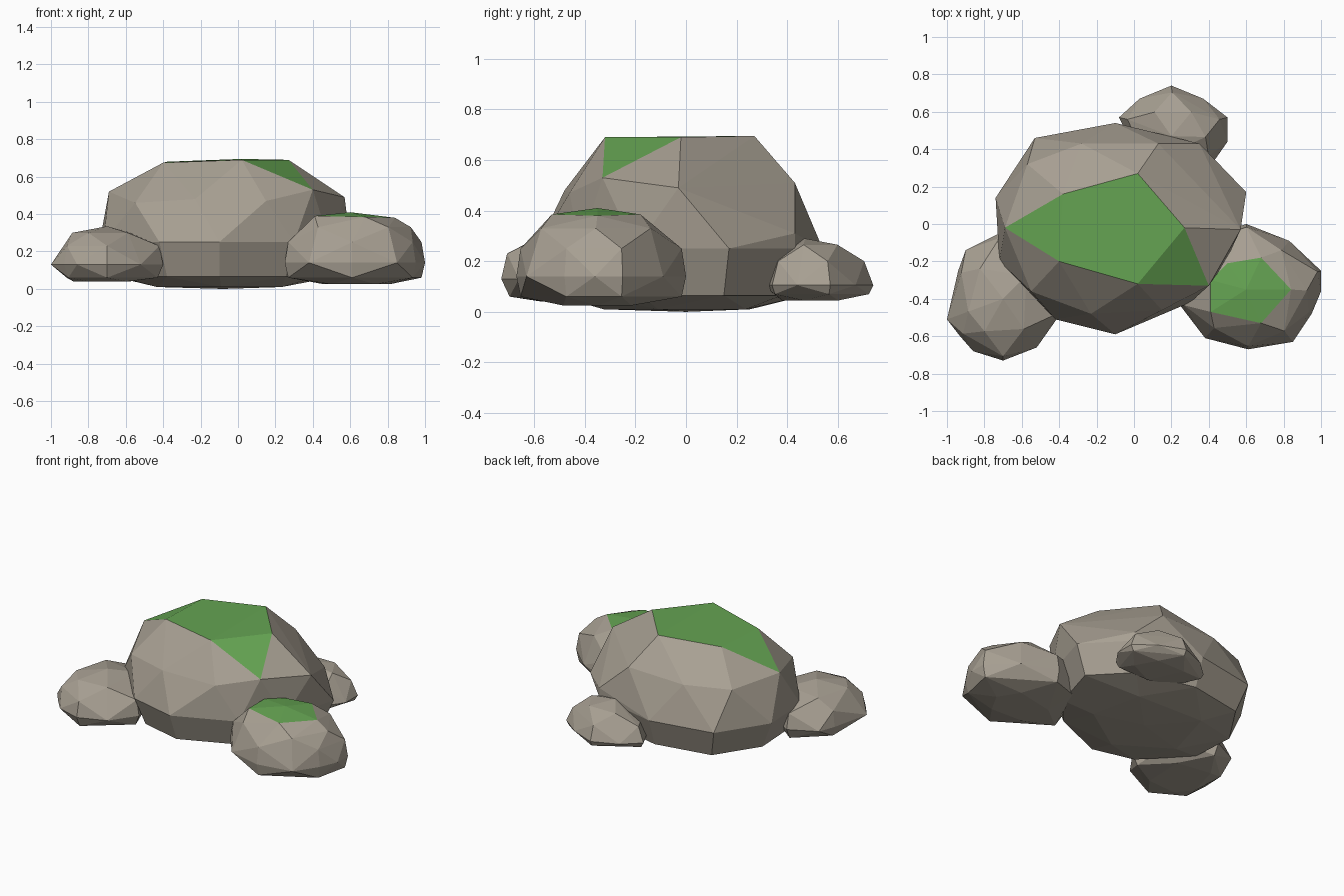
import bpy
import bmesh

# Remove the default cube
default_cube = bpy.data.objects.get("Cube")
if default_cube:
    bpy.data.objects.remove(default_cube, do_unlink=True)


def make_material(name, red, green, blue):
    material = bpy.data.materials.new(name)
    material.use_nodes = True
    colour = (red, green, blue, 1)
    material.diffuse_color = colour
    shader = next(n for n in material.node_tree.nodes if n.type == "BSDF_PRINCIPLED")
    shader.inputs["Base Color"].default_value = colour
    return material


stone = make_material("warm grey stone", .39, .35, .29)
moss = make_material("moss green", .13, .37, .085)


def ring(outline, centre, height, scale, start=0, step=1):
    """Copy an outline at a height, scaled about its centre, keeping every step-th point."""
    cx, cy = centre
    return [(cx + (x - cx) * scale, cy + (y - cy) * scale, height)
            for x, y in outline[start::step]]


def stacked_rings(outline, centre, rim_height, layers):
    """Full rim plus rings of alternating points, which give triangular facets."""
    points = ring(outline, centre, rim_height, 1)
    for index, (height, scale) in enumerate(layers):
        points += ring(outline, centre, height, scale, index % 2, 2)
    return points


def make_rock(name, points, moss_points=()):
    """Wrap the points in a faceted hull; faces spanned by moss points turn green."""
    bm = bmesh.new()
    moss_verts = {bm.verts.new(p) for p in moss_points}
    for point in points:
        bm.verts.new(point)
    bmesh.ops.convex_hull(bm, input=list(bm.verts), use_existing_faces=False)
    loose = [v for v in bm.verts if not v.link_faces]
    moss_verts.difference_update(loose)
    bmesh.ops.delete(bm, geom=loose, context="VERTS")
    bmesh.ops.recalc_face_normals(bm, faces=list(bm.faces))
    for face in bm.faces:
        face.smooth = False
        face.material_index = int(all(v in moss_verts for v in face.verts))
    mesh = bpy.data.meshes.new(name)
    bm.to_mesh(mesh)
    bm.free()
    mesh.materials.append(stone)
    mesh.materials.append(moss)
    rock = bpy.data.objects.new(name, mesh)
    bpy.context.collection.objects.link(rock)
    return rock


# Main boulder: mossy crown, shoulder points, waist and tucked-in base
crown = [(-.69, -.02, .52), (-.38, .16, .68), (.02, .27, .695), (.27, -.02, .69),
         (.4, -.33, .53), (.02, -.32, .69), (-.4, -.2, .675)]
shoulder = [(-.55, -.36, .46), (-.23, -.48, .48), (.15, -.46, .47), (.57, -.03, .49),
            (.35, .43, .31), (.13, .43, .51), (-.28, .43, .5), (-.57, .32, .5)]
waist = [(-.1, -.59), (.3, -.42), (.49, -.2), (.6, .17), (.35, .43),
         (-.1, .54), (-.53, .46), (-.74, .14), (-.72, -.2), (-.42, -.51)]
middle = (-.08, 0)
body = shoulder + ring(waist, middle, .25, 1)
body += ring(waist, middle, .065, .88) + ring(waist, middle, .01, .55, 0, 2)
body.append((*middle, 0))
make_rock("main_boulder", body, crown)

# Left boulder with a small moss cap
cap = [(.41, -.3, .39), (.5, -.21, .385), (.68, -.18, .385), (.84, -.35, .38),
       (.68, -.53, .385), (.41, -.47, .39), (.6, -.35, .41)]
outline = [(.6, 0), (.83, -.09), (1, -.25), (1, -.36), (.95, -.48), (.85, -.63),
           (.61, -.67), (.38, -.61), (.25, -.44), (.3, -.2), (.42, -.06)]
layers = [(.25, .95), (.33, .8), (.06, .95), (.025, .5)]
make_rock("left_boulder", stacked_rings(outline, (.62, -.34), .14, layers), cap)

# Right boulder
outline = [(-.72, -.05), (-.9, -.14), (-.94, -.25), (-1, -.51), (-.93, -.6),
           (-.86, -.68), (-.7, -.73), (-.52, -.66), (-.4, -.49), (-.5, -.2)]
layers = [(.23, .93), (.3, .62), (.06, .9), (.04, .6)]
peak = [(-.7, -.4, .335)]
make_rock("right_boulder", stacked_rings(outline, (-.7, -.4), .13, layers) + peak)

# Back boulder
outline = [(-.08, .57), (.03, .67), (.2, .74), (.37, .67), (.5, .57),
           (.5, .44), (.43, .34), (.2, .3), (0, .4)]
layers = [(.2, .85), (.265, .58), (.07, .93), (.045, .6)]
peak = [(.2, .47, .29)]
make_rock("back_boulder", stacked_rings(outline, (.22, .5), .105, layers) + peak)
